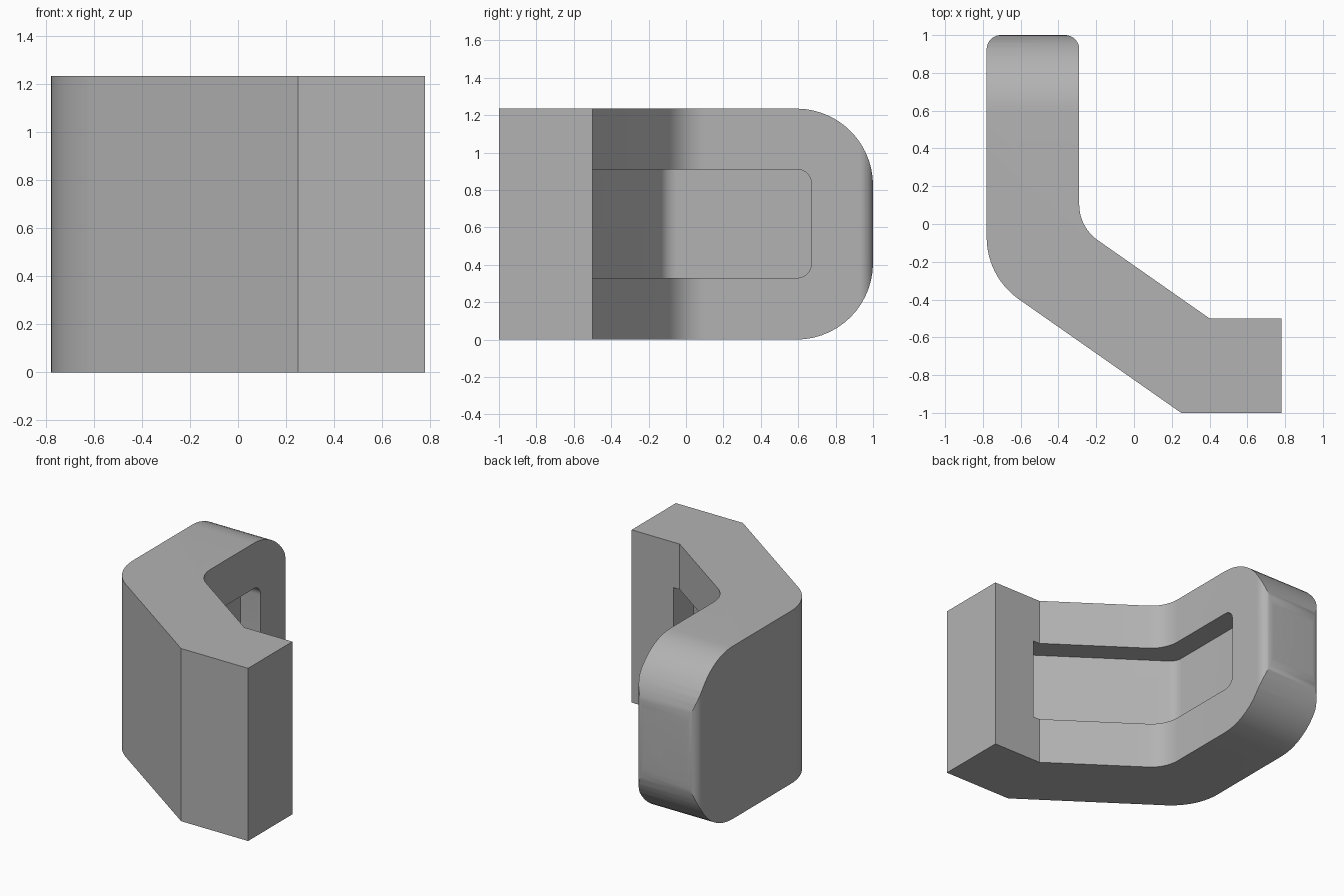
import bpy, bmesh, math
from mathutils import Vector

if "Cube" in bpy.data.objects:
    bpy.data.objects.remove(bpy.data.objects["Cube"])

HEIGHT = 1.235
grey = bpy.data.materials.new("plain_grey")
grey.use_nodes = True
colour = (0.45, 0.45, 0.45, 1)
grey.diffuse_color = colour
grey.node_tree.nodes["Principled BSDF"].inputs["Base Color"].default_value = colour


def rounded(points, steps=14):
    """Corner list (x, y, radius) to an outline with filleted corners."""
    out = []
    for i, (x, y, r) in enumerate(points):
        p = Vector((x, y))
        if r == 0:
            out.append(p)
            continue
        a = (Vector(points[i - 1][:2]) - p).normalized()
        b = (Vector(points[(i + 1) % len(points)][:2]) - p).normalized()
        half = a.angle(b) / 2
        centre = p + (a + b).normalized() * (r / math.sin(half))
        start = p + a * (r / math.tan(half)) - centre
        end = p + b * (r / math.tan(half)) - centre
        sweep = start.angle(end)
        for k in range(steps + 1):
            t = k / steps
            out.append(centre + (start * math.sin((1 - t) * sweep)
                                 + end * math.sin(t * sweep)) / math.sin(sweep))
    return out


def prism(name, points, low, high, along_x=False):
    """Extrude an outline along z, or a (y, z) outline along x."""
    bm = bmesh.new()
    verts = [bm.verts.new((low, p.x, p.y) if along_x else (p.x, p.y, low))
             for p in rounded(points)]
    face = bm.faces.new(verts)
    extruded = bmesh.ops.extrude_face_region(bm, geom=[face])["geom"]
    move = Vector((high - low, 0, 0) if along_x else (0, 0, high - low))
    bmesh.ops.translate(bm, vec=move,
                        verts=[v for v in extruded if isinstance(v, bmesh.types.BMVert)])
    bmesh.ops.recalc_face_normals(bm, faces=bm.faces)
    mesh = bpy.data.meshes.new(name)
    bm.to_mesh(mesh)
    bm.free()
    mesh.materials.append(grey)
    obj = bpy.data.objects.new(name, mesh)
    bpy.context.collection.objects.link(obj)
    return obj


def combine(target, cutter, operation):
    """Apply a boolean and discard the cutter."""
    mod = target.modifiers.new("cut", "BOOLEAN")
    mod.operation, mod.object, mod.solver = operation, cutter, "EXACT"
    bpy.context.view_layer.objects.active = target
    bpy.ops.object.modifier_apply(modifier=mod.name)
    bpy.data.objects.remove(cutter)


# Bent arm outline, seen from above
body = prism("bent_bracket", [
    (0.78, -1, 0), (0.78, -0.5, 0), (0.4, -0.5, 0), (-0.29, -0.017, 0.23),
    (-0.29, 1, 0.075), (-0.78, 1, 0.075), (-0.78, -0.279, 0.4), (0.25, -1, 0)],
    0, HEIGHT)

# Large rounded corners at the back end, seen from the side
side = prism("side_shape", [
    (-1.2, 0, 0), (1, 0, 0.41), (1, HEIGHT, 0.41), (-1.2, HEIGHT, 0)],
    -1, 1, along_x=True)
combine(body, side, "INTERSECT")

# Recessed channel along the inner face
pocket = prism("pocket", [
    (0.45, 0.67, 0), (-0.45, 0.67, 0), (-0.45, -0.1, 0.1), (0.45, -0.73, 0)],
    0.33, 0.91)
pocket_side = prism("pocket_side", [
    (-1, 0.33, 0), (0.67, 0.33, 0.075), (0.67, 0.91, 0.075), (-1, 0.91, 0)],
    -1, 1, along_x=True)
combine(pocket, pocket_side, "INTERSECT")
combine(body, pocket, "DIFFERENCE")

# Smooth fillets, crisp edges
bpy.ops.object.select_all(action="DESELECT")
body.select_set(True)
bpy.context.view_layer.objects.active = body
bpy.ops.object.shade_smooth_by_angle(angle=math.radians(30))
